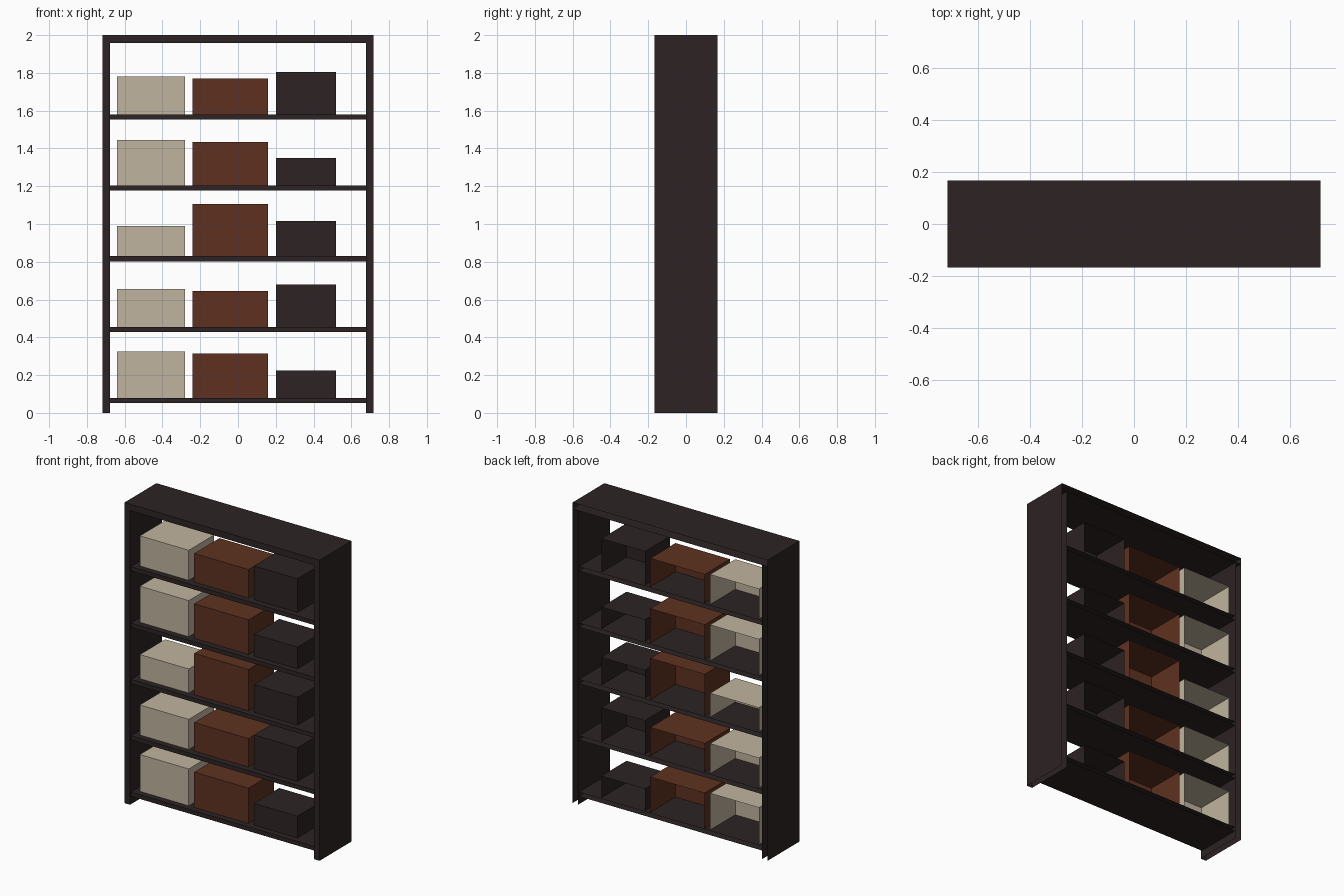
import bpy, bmesh

if "Cube" in bpy.data.objects:
    bpy.data.objects.remove(bpy.data.objects["Cube"])


def material(name, rgb):
    m = bpy.data.materials.new(name)
    m.diffuse_color = (*rgb, 1.0)
    m.use_nodes = True
    m.node_tree.nodes["Principled BSDF"].inputs["Base Color"].default_value = m.diffuse_color
    return m


DARK = material("dark wood", (0.026, 0.017, 0.017))
BROWN = material("red brown", (0.112, 0.031, 0.0144))
CREAM = material("cream", (0.527, 0.456, 0.342))


def shell(name, lo, hi, mat, open_bottom=False):
    """Box from corner to corner, open at the back and optionally underneath."""
    bm = bmesh.new()
    bmesh.ops.create_cube(bm, size=1)
    for v in bm.verts:
        v.co = [a + (c + 0.5) * (b - a) for a, b, c in zip(lo, hi, v.co)]
    bm.normal_update()
    gone = [f for f in bm.faces
            if f.normal.y > 0.9 or (open_bottom and f.normal.z < -0.9)]
    bmesh.ops.delete(bm, geom=gone, context='FACES')
    mesh = bpy.data.meshes.new(name)
    bm.to_mesh(mesh)
    bm.free()
    mesh.materials.append(mat)
    obj = bpy.data.objects.new(name, mesh)
    bpy.context.collection.objects.link(obj)
    return obj


W, D, H = 0.718, 0.168, 2.0
INNER, TOP_Z = 0.677, 1.957

# Frame: hollow-backed uprights and top board
shell("left_upright", (-W, -D, 0), (-INNER, D, TOP_Z), DARK, True)
shell("right_upright", (INNER, -D, 0), (W, D, TOP_Z), DARK, True)
shell("top_board", (-W, -D, TOP_Z), (W, D, H), DARK)

# Storage box columns: name, x range, material, top height on each shelf
columns = [
    ("cream_box", -0.64, -0.28, CREAM, (0.325, 0.655, 0.99, 1.445, 1.78)),
    ("brown_box", -0.24, 0.16, BROWN, (0.315, 0.645, 1.105, 1.435, 1.77)),
    ("dark_box", 0.20, 0.52, DARK, (0.225, 0.68, 1.015, 1.35, 1.805)),
]

# Shelves, each with its row of boxes
for i in range(5):
    z = 0.08 + 0.375 * i
    shell(f"shelf_{i + 1}", (-INNER, -0.158, z - 0.028), (INNER, 0.158, z), DARK)
    for name, x0, x1, mat, tops in columns:
        shell(f"{name}_{i + 1}", (x0, -0.118, z), (x1, 0.148, tops[i]), mat, True)
